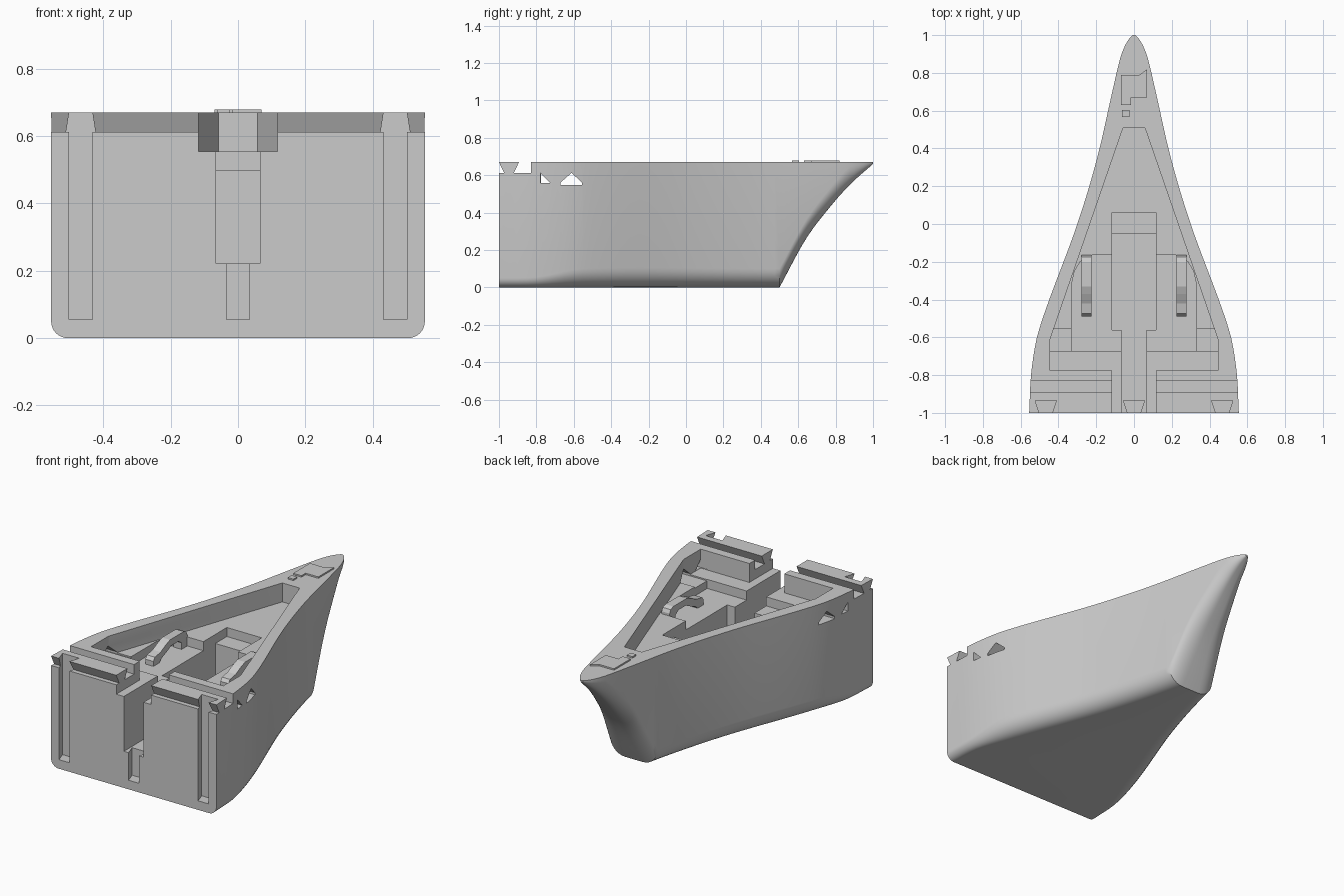
import bpy, bmesh, math
from mathutils import Vector

if "Cube" in bpy.data.objects:
    bpy.data.objects.remove(bpy.data.objects["Cube"])

DECK = 0.67
grey = bpy.data.materials.new("plain_grey")
grey.use_nodes = True
grey.diffuse_color = (0.6, 0.6, 0.6, 1)
grey.node_tree.nodes["Principled BSDF"].inputs["Base Color"].default_value = (0.6, 0.6, 0.6, 1)


def finish(name, bm):
    bmesh.ops.recalc_face_normals(bm, faces=bm.faces)
    mesh = bpy.data.meshes.new(name)
    bm.to_mesh(mesh)
    bm.free()
    mesh.materials.append(grey)
    ob = bpy.data.objects.new(name, mesh)
    bpy.context.collection.objects.link(ob)
    return ob


def prism(name, outline, low, high, axis="z"):
    """Extrude an outline: (x, y) along z, (y, z) along x."""
    bm = bmesh.new()
    place = (lambda a, b, h: (a, b, h)) if axis == "z" else (lambda a, b, h: (h, a, b))
    face = bm.faces.new([bm.verts.new(place(a, b, low)) for a, b in outline])
    side = bmesh.ops.extrude_face_region(bm, geom=[face])["geom"]
    verts = [v for v in side if isinstance(v, bmesh.types.BMVert)]
    bmesh.ops.translate(bm, verts=verts, vec=Vector(place(0, 0, high - low)))
    return finish(name, bm)


def mirrored(half):
    return half + [(-x, y) for x, y in reversed(half)]


def box(x0, x1, y0, y1):
    return [(x0, y0), (x1, y0), (x1, y1), (x0, y1)]


def interp(table, t):
    """Smooth (Hermite) lookup in a small table of stations."""
    n = len(table)
    slope = lambda i: ((table[min(i + 1, n - 1)][1] - table[max(i - 1, 0)][1])
                       / (table[min(i + 1, n - 1)][0] - table[max(i - 1, 0)][0]))
    for i in range(n - 1):
        (a, p), (b, q) = table[i], table[i + 1]
        if t <= b:
            h, u = b - a, (t - a) / (b - a)
            return (p * (1 + 2 * u) * (1 - u) ** 2 + q * u * u * (3 - 2 * u)
                    + h * u * (1 - u) * ((1 - u) * slope(i) - u * slope(i + 1)))
    return table[-1][1]


# Hull: rounded box sections lofted from the flat transom to the raked bow
beam = [(-1, .555), (-.77, .542), (-.55, .5), (0, .3), (.35, .195), (.7, .115),
        (.87, .075), (.94, .05), (.98, .026), (1, .008)]
stem = [(.5, 0), (.64, .257), (.77, .43), (.88, .553), (1, .66)]
radius = [(-1, .05), (-.8, .055), (-.55, .1), (.4, .1), (.5, .1), (1, .1)]
stations = [-1 + .05 * i for i in range(28)] + [.4 + .025 * i for i in range(23)] + [.965, .98, .99, 1]
bm = bmesh.new()
rings = []
for y in stations:
    w = interp(beam, y)
    z0 = interp(stem, y) if y > .5 else 0
    r = interp(radius, y)
    rx, rz = min(r, w * .75), min(r, (DECK - z0) * .8)
    half = [(w, DECK)]
    for k in range(9):
        a = k / 8 * math.pi / 2
        half.append((w - rx + rx * math.cos(a), z0 + rz - rz * math.sin(a)))
    rings.append([bm.verts.new((x, y, z)) for x, z in mirrored(half)])
for a, b in zip(rings, rings[1:]):
    for i in range(len(a)):
        j = (i + 1) % len(a)
        bm.faces.new((a[i], a[j], b[j], b[i]))
bm.faces.new(rings[0])
bm.faces.new(rings[-1])
hull = finish("hull", bm)

# Cutters
cutters = []


def cut(outline, low, high, axis="z"):
    cutters.append(prism("cutter", outline, low, high, axis))


TOP = .8
# stepped deck well, with its lower floor and the deep central pocket
cut(mirrored([(.058, .508), (.444, -.61), (.444, -.775)]), .555, TOP)
cut(mirrored([(.22, -.165), (.245, -.168), (.285, -.2), (.315, -.25), (.33, -.32), (.33, -.675)]), .5, TOP)
cut(box(-.117, .117, -.562, .06), .5, TOP)
cut(box(-.117, .117, -.562, -.05), .222, TOP)
cut(box(-.066, .066, -1.1, -.55), .222, TOP)
cut(box(-.117, .117, -1.1, -.76), .555, TOP)
# crosswise undercut joint along the transom edge
cut([(-1.0, DECK), (-.972, .612), (-1.1, .612), (-1.1, DECK)], -1, 1, "x")
cut([(-.893, DECK), (-.893, TOP), (-.83, TOP), (-.83, .612), (-.92, .612)], -1, 1, "x")
# side openings
cut([(-.672, .547), (-.555, .547), (-.555, .56), (-.612, .612), (-.672, .56)], -1, 1, "x")
for s in (-1, 1):
    cut([(-.778, .612), (-.778, .557), (-.725, .557)], min(s * .4, s), max(s * .4, s), "x")
# flared upright slots in the transom
for cx, top in ((-.467, TOP), (0, .4), (.467, TOP)):
    cut([(cx - .028, -1.02), (cx + .028, -1.02), (cx + .056, -.935), (cx - .056, -.935)], .055, top)

bpy.context.view_layer.objects.active = hull
hull.select_set(True)
for c in cutters:
    c.hide_render = True
    mod = hull.modifiers.new("cut", "BOOLEAN")
    mod.operation, mod.solver, mod.object = "DIFFERENCE", "EXACT", c
    bpy.ops.object.modifier_apply(modifier=mod.name)
    bpy.data.objects.remove(c)
bpy.ops.object.shade_smooth_by_angle(angle=math.radians(28))

# Arched grab bars in the well
arch = [(-.49, .495), (-.49, .53), (-.475, .55), (-.42, .56), (-.37, .585), (-.33, .6), (-.2, .6),
        (-.175, .59), (-.165, .57), (-.165, .495), (-.22, .495), (-.22, .54), (-.25, .56),
        (-.32, .56), (-.36, .54), (-.41, .52), (-.44, .495)]
for side, x in (("left", .252), ("right", -.252)):
    prism("grab_bar_" + side, arch, x - .027, x + .027, "x")

# Plain raised pads on the foredeck
prism("foredeck_pad", [(-.07, .63), (-.015, .63), (-.015, .67), (.07, .67), (.07, .82), (.03, .79), (-.07, .79)],
      DECK - .002, .679)
prism("foredeck_pad_small", box(-.063, -.025, .567, .603), DECK - .002, .679)
